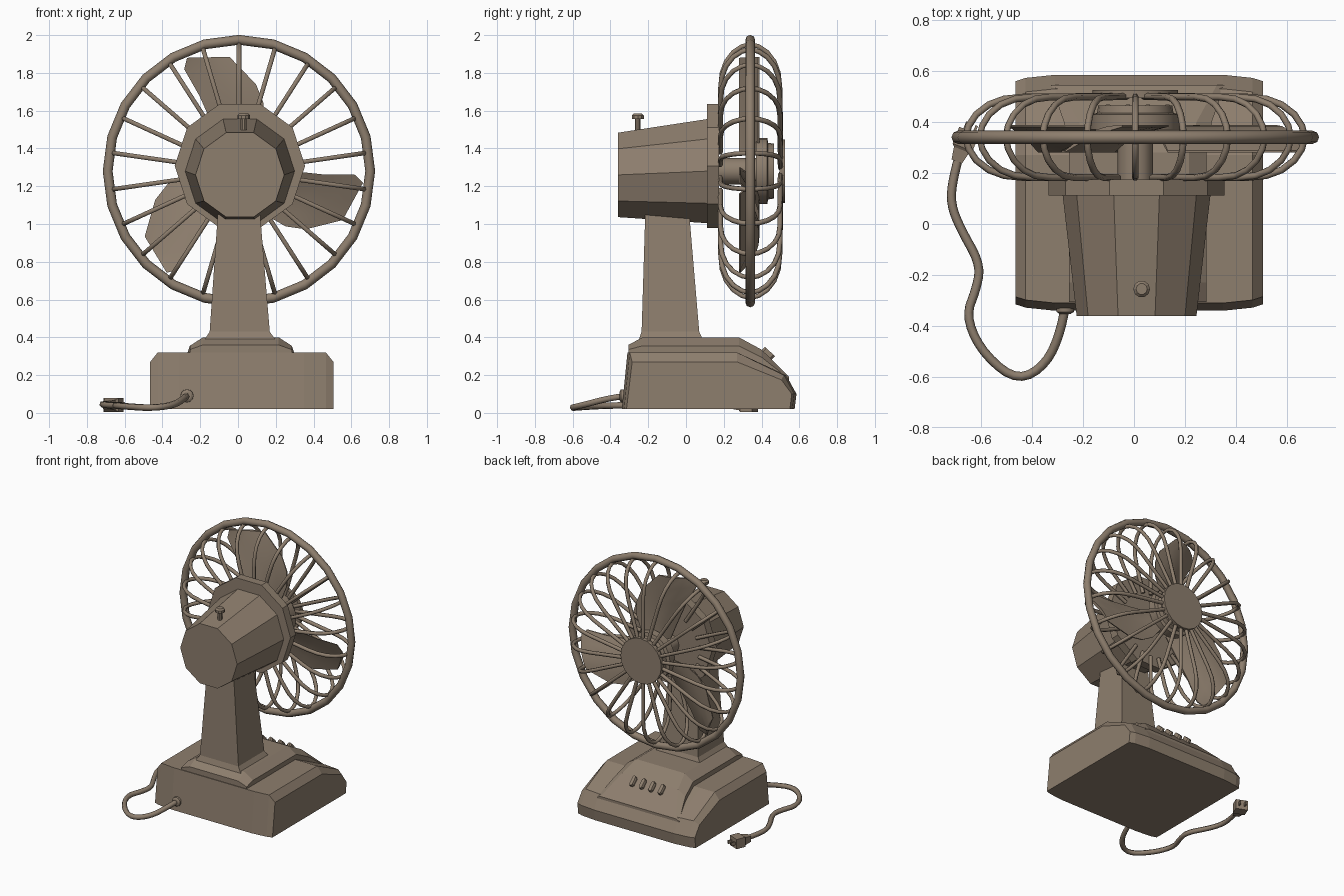
import bpy, bmesh, math
from mathutils import Vector, Matrix

if "Cube" in bpy.data.objects:
    bpy.data.objects.remove(bpy.data.objects["Cube"])

CX, CZ = 0.005, 1.28          # fan axis
tan = bpy.data.materials.new("tan_plastic")
tan.diffuse_color = (0.27, 0.21, 0.155, 1)
tan.use_nodes = True
tan.node_tree.nodes["Principled BSDF"].inputs["Base Color"].default_value = tan.diffuse_color


def add(name, data):
    ob = bpy.data.objects.new(name, data)
    bpy.context.collection.objects.link(ob)
    data.materials.append(tan)
    return ob


def loft(name, rings, smooth=None, caps=True):
    """Skin between equal-sized closed rings of points."""
    bm = bmesh.new()
    vr = [[bm.verts.new(p) for p in r] for r in rings]
    n = len(rings[0])
    for a, b in zip(vr, vr[1:]):
        for i in range(n):
            j = (i + 1) % n
            bm.faces.new((a[i], a[j], b[j], b[i]))
    if caps:
        bm.faces.new(vr[0])
        bm.faces.new(vr[-1])
    bmesh.ops.recalc_face_normals(bm, faces=bm.faces)
    me = bpy.data.meshes.new(name)
    bm.to_mesh(me)
    bm.free()
    if smooth:
        me.shade_smooth()
        me.set_sharp_from_angle(angle=math.radians(smooth))
    return add(name, me)


def ngon(y, r, n, z=CZ, x=CX):
    """Polygon facing the y axis."""
    return [(x + r * math.cos(2 * math.pi * i / n), y,
             z + r * math.sin(2 * math.pi * i / n)) for i in range(n)]


def disc(z, r, x, y, n=10):
    return [(x + r * math.cos(2 * math.pi * i / n),
             y + r * math.sin(2 * math.pi * i / n), z) for i in range(n)]


def rect(x0, x1, y0, y1, z):
    return [(x0, y0, z), (x1, y0, z), (x1, y1, z), (x0, y1, z)]


def tubes(name, paths, radius, kind='POLY'):
    cu = bpy.data.curves.new(name, 'CURVE')
    cu.dimensions = '3D'
    cu.bevel_depth = radius
    cu.bevel_resolution = 1
    cu.use_fill_caps = True
    cu.resolution_u = 4
    for pts in paths:
        sp = cu.splines.new(kind)
        sp.points.add(len(pts) - 1)
        for q, p in zip(sp.points, pts):
            q.co = (*p, 1)
        if kind == 'NURBS':
            sp.order_u = 3
            sp.use_endpoint_u = True
    return add(name, cu)


# Base body: side profile lofted across x, drawn in at both ends
def base_profile(x, drop, pull):
    return [(x, y, z) for y, z in (
        (-0.34 + pull, 0.02), (-0.31 + pull, 0.32 - drop), (0.27, 0.32 - drop),
        (0.53 - pull, 0.20 - drop / 2), (0.585 - pull, 0.10), (0.575 - pull, 0.02))]


half = [(-0.485, 0.05, 0.025), (-0.445, 0.0, 0.012), (-0.33, 0.0, 0.0)]
stations = half + [(-x, d, p) for x, d, p in reversed(half)]
loft("base_body", [base_profile(0.02 + x, d, p) for x, d, p in stations])

# Raised deck that slopes into the front edge
deck = [(-0.305, 0.27, 0.20, 0.30, 0.335, 0.36), (-0.23, 0.27, 0.20, 0.30, 0.355, 0.40),
        (0.28, 0.27, 0.20, 0.30, 0.355, 0.40), (0.40, 0.29, 0.23, 0.22, 0.295, 0.335),
        (0.545, 0.34, 0.31, 0.12, 0.18, 0.192)]
loft("base_deck", [[(0.015 + sx, y, z) for sx, z in
                    ((-w, z0), (-w, z1), (-t, z2), (t, z2), (w, z1), (w, z0))]
                   for y, w, t, z0, z1, z2 in deck])

# Speed buttons on the slope
for i in range(4):
    b = loft(f"speed_button_{i + 1}", [
        [(sx * math.cos(a) * 0.018, math.sin(a) * 0.02 + (0.018 if math.sin(a) > 0 else -0.018), z)
         for a in [math.pi / 8 + k * math.pi / 4 for k in range(8)]]
        for sx, z in ((1, -0.03), (1, 0.018), (0.7, 0.028))])
    b.location = (0.015 + (i - 1.5) * 0.078, 0.425, 0.305)
    b.rotation_euler.x = math.radians(-43)

# Neck with flared foot
loft("neck", [rect(-0.20, 0.23, -0.27, 0.11, 0.36), rect(-0.18, 0.20, -0.25, 0.09, 0.385),
              rect(-0.15, 0.168, -0.235, 0.07, 0.43), rect(-0.105, 0.115, -0.215, 0.015, 1.08)])

# Ten-sided motor housing and flange
loft("motor_housing", [ngon(-0.36, 0.235, 10, 1.26, 0.01), ngon(0.115, 0.29, 10, 1.28, 0.01)])
loft("housing_flange", [ngon(0.112, 0.345, 10, 1.308, 0.01), ngon(0.174, 0.345, 10, 1.308, 0.01)])

# Oscillation knob
loft("knob", [disc(z, r, 0.03, -0.255) for z, r in
              ((1.46, 0.016), (1.555, 0.016), (1.556, 0.033), (1.575, 0.033), (1.586, 0.022))])

# Shaft, hub and front badge disc
loft("shaft", [ngon(0.16, 0.07, 12), ngon(0.38, 0.07, 12)], 40)
loft("blade_hub", [ngon(0.37, 0.175, 20), ngon(0.43, 0.175, 20), ngon(0.435, 0.15, 20),
                   ngon(0.465, 0.145, 20)], 30)
loft("guard_cap", [ngon(0.495, 0.168, 20), ngon(0.525, 0.168, 20)], 30)

# Three pitched blades
left = [(-0.08, 0.10), (-0.13, 0.22), (-0.21, 0.40), (-0.29, 0.54), (-0.275, 0.60)]
right = [(0.07, 0.10), (0.13, 0.25), (0.13, 0.36), (0.09, 0.46), (-0.05, 0.605)]
rings = []
for (x0, z0), (x1, z1) in zip(left, right):
    mid = [(x0 + (x1 - x0) * s, 0.285 + 0.10 * s + 0.02 * math.sin(math.pi * s),
            z0 + (z1 - z0) * s, 0.012 * math.sin(math.pi * (0.1 + 0.8 * s)))
           for s in (0, 0.25, 0.5, 0.75, 1)]
    rings.append([(x, y - t, z) for x, y, z, t in mid] +
                 [(x, y + t, z) for x, y, z, t in reversed(mid)])
for k in range(3):
    blade = loft(f"blade_{k + 1}", rings, 40)
    blade.location = (CX, 0, CZ)
    blade.rotation_euler.y = math.radians(120 * k)

# Guard rim and wires
bpy.ops.mesh.primitive_torus_add(major_segments=24, minor_segments=8, major_radius=0.695,
                                 minor_radius=0.026, location=(CX, 0.34, CZ),
                                 rotation=(math.pi / 2, 0, 0))
rim = bpy.context.object
rim.name = "guard_rim"
rim.data.materials.append(tan)
rim.data.shade_smooth()
rim.data.set_sharp_from_angle(angle=math.radians(50))

arc = [(0.44, 0.158), (0.52, 0.15), (0.58, 0.128), (0.63, 0.09), (0.66, 0.045)]
wire = ([(0.24, -0.158)] + [(r, -d) for r, d in arc] + [(0.672, 0.0)] +
        [(r, d) for r, d in reversed(arc)] + [(0.12, 0.16)])
paths = []
for k in range(22):
    a = math.pi / 2 + 2 * math.pi * k / 22
    paths.append([(CX + r * math.cos(a), 0.34 + d, CZ + r * math.sin(a)) for r, d in wire])
tubes("guard_wires", paths, 0.0135)

# Power cord, grommet and plug
tubes("power_cord", [[(-0.27, -0.32, 0.09), (-0.28, -0.40, 0.08), (-0.34, -0.55, 0.04),
                      (-0.46, -0.62, 0.025), (-0.60, -0.50, 0.035), (-0.66, -0.36, 0.04),
                      (-0.62, -0.26, 0.04), (-0.60, -0.16, 0.04), (-0.68, -0.02, 0.04),
                      (-0.72, 0.08, 0.045), (-0.71, 0.18, 0.045), (-0.685, 0.27, 0.045)]],
      0.018, 'NURBS')
loft("cord_grommet", [ngon(-0.31, 0.036, 12, 0.09, -0.27), ngon(-0.345, 0.034, 12, 0.09, -0.27),
                      ngon(-0.352, 0.022, 12, 0.09, -0.27)], 30)


def plug_ring(y, w, h):
    return [(-w, y, -h), (w, y, -h), (w, y, h), (-w, y, h)]


plug_parts = [loft("plug", [plug_ring(y, w, h) for y, w, h in
                            ((0, 0.022, 0.02), (0.05, 0.032, 0.028), (0.06, 0.042, 0.036),
                             (0.13, 0.042, 0.036))])]
for s, side in ((-1, "left"), (1, "right")):
    plug_parts.append(loft(f"plug_prong_{side}", [
        [(x + s * 0.02, y, z) for x, y, z in plug_ring(q, 0.005, 0.012)] for q in (0.12, 0.16)]))
for p in plug_parts:
    p.location = (-0.695, 0.245, 0.042)
    p.rotation_euler.z = math.radians(-22)
